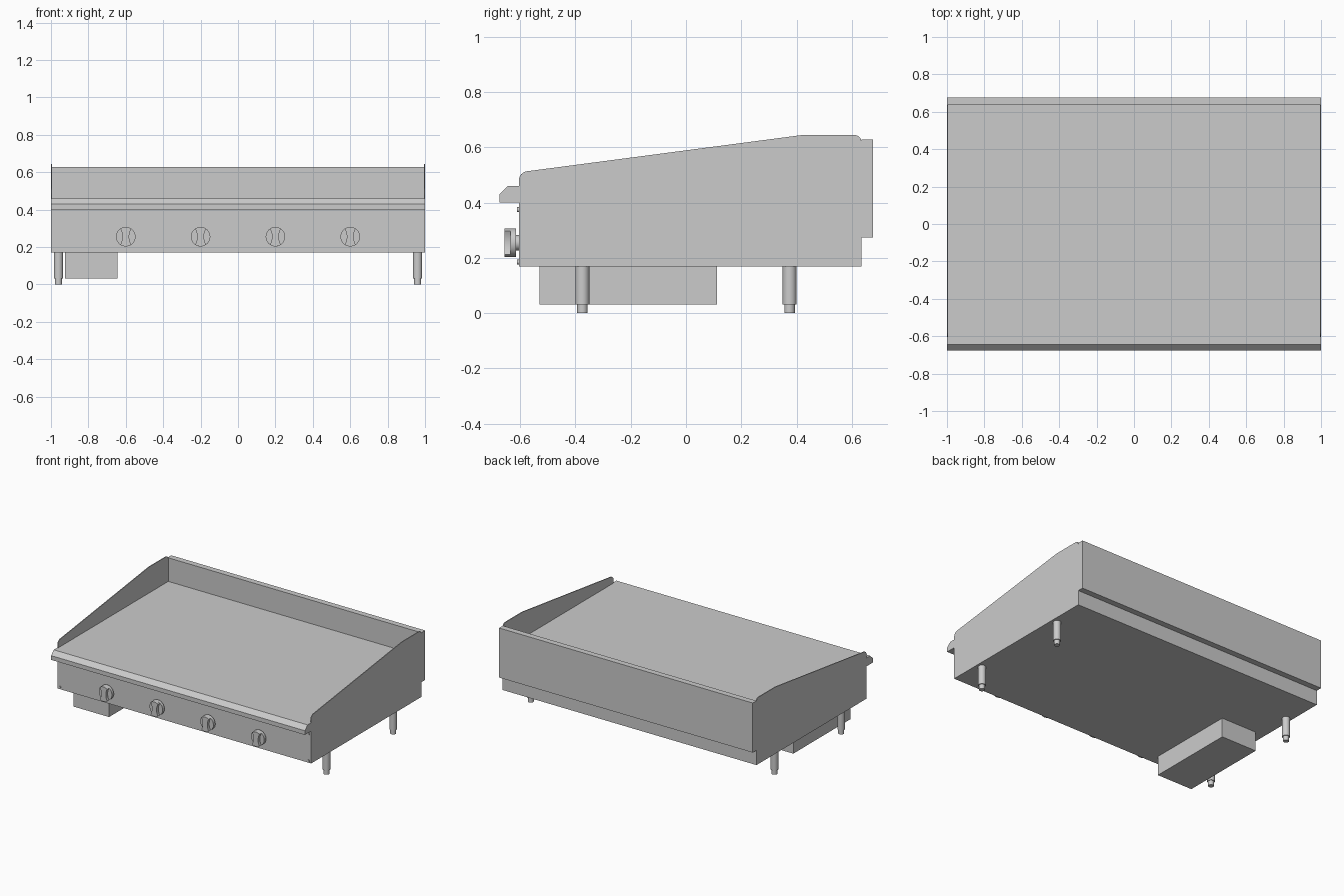
import bpy, bmesh, math
from mathutils import Vector

if "Cube" in bpy.data.objects:
    bpy.data.objects.remove(bpy.data.objects["Cube"])


def finish(name, bm):
    bmesh.ops.recalc_face_normals(bm, faces=bm.faces[:])
    me = bpy.data.meshes.new(name)
    bm.to_mesh(me)
    bm.free()
    ob = bpy.data.objects.new(name, me)
    bpy.context.collection.objects.link(ob)
    return ob


def prism(name, pts, offset):
    """Extrude a closed 3D outline along an offset vector."""
    bm = bmesh.new()
    face = bm.faces.new([bm.verts.new(p) for p in pts])
    ext = bmesh.ops.extrude_face_region(bm, geom=[face])
    verts = [g for g in ext["geom"] if isinstance(g, bmesh.types.BMVert)]
    bmesh.ops.translate(bm, verts=verts, vec=Vector(offset))
    return finish(name, bm)


def box(name, x0, x1, y0, y1, z0, z1):
    pts = [(x0, y0, z0), (x1, y0, z0), (x1, y1, z0), (x0, y1, z0)]
    return prism(name, pts, (0, 0, z1 - z0))


def smooth(ob):
    bpy.ops.object.select_all(action="DESELECT")
    ob.select_set(True)
    bpy.context.view_layer.objects.active = ob
    bpy.ops.object.shade_smooth_by_angle(angle=math.radians(35))


def cyl_z(name, x, y, z0, z1, r, n=24):
    ring = [math.tau * i / n for i in range(n)]
    smooth(prism(name, [(x + r * math.cos(a), y + r * math.sin(a), z0) for a in ring], (0, 0, z1 - z0)))


def cyl_y(name, x, z, y0, y1, r, n=24):
    ring = [math.tau * i / n for i in range(n)]
    smooth(prism(name, [(x + r * math.cos(a), y0, z + r * math.sin(a)) for a in ring], (0, y1 - y0, 0)))


def arc(cy, cz, r, a0, a1, n=6):
    angles = [math.radians(a0 + (a1 - a0) * i / n) for i in range(n + 1)]
    return [(cy + r * math.cos(a), cz + r * math.sin(a)) for a in angles]


# Housing, cooking plate, back splash and grease drawer
box("housing", -1, 1, -0.605, 0.635, 0.17, 0.40)
box("griddle_plate", -0.994, 0.994, -0.60, 0.635, 0.40, 0.46)
box("back_splash", -1, 1, 0.635, 0.677, 0.275, 0.628)
box("grease_drawer", -0.925, -0.645, -0.53, 0.113, 0.032, 0.17)

# Front ledge with chamfered nose
ledge = [(-0.60, 0.40), (-0.675, 0.40), (-0.675, 0.43), (-0.645, 0.46), (-0.60, 0.46)]
prism("front_ledge", [(-1, y, z) for y, z in ledge], (2, 0, 0))

# Sloping side splash guards with rounded corners
guard = [(0.635, 0.40), (-0.605, 0.40)]
guard += arc(-0.572, 0.481, 0.033, 180, 97)
guard += [(0.42, 0.645)]
guard += arc(0.61, 0.62, 0.025, 90, 0)
for side, x in (("left", -1), ("right", 0.994)):
    prism(side + "_splash_guard", [(x, y, z) for y, z in guard], (0.006, 0, 0))

# Legs with adjustable feet
for x in (-0.96, 0.96):
    for y in (-0.375, 0.375):
        cyl_z("leg", x, y, 0.032, 0.17, 0.025)
        cyl_z("leg_foot", x, y, 0, 0.032, 0.019)

# Control knobs with waisted grips
R, Z = 0.052, 0.255
for x in (-0.6, -0.2, 0.2, 0.6):
    cyl_y("knob_shaft", x, Z, -0.622, -0.604, 0.028)
    cyl_y("knob_dial", x, Z, -0.636, -0.615, R, 32)
    right = []
    for i in range(13):
        v = -0.043 + 0.086 * i / 12
        right.append((0.018 + 0.011 * (v / 0.043) ** 2, v))
    crown = [(u, v) for u, v in arc(0, 0, R, 62, 118) if abs(u) < 0.0285]
    foot = [(-u, -v) for u, v in crown]
    left = [(-u, -v) for u, v in right]
    outline = right + crown + left + foot
    smooth(prism("knob_grip", [(x + u, -0.657, Z + v) for u, v in outline], (0, 0.022, 0)))

# Corner screws on the control panel
for x in (-0.98, 0.98):
    for z in (0.375, 0.185):
        cyl_y("panel_screw", x, z, -0.611, -0.604, 0.009, 12)
